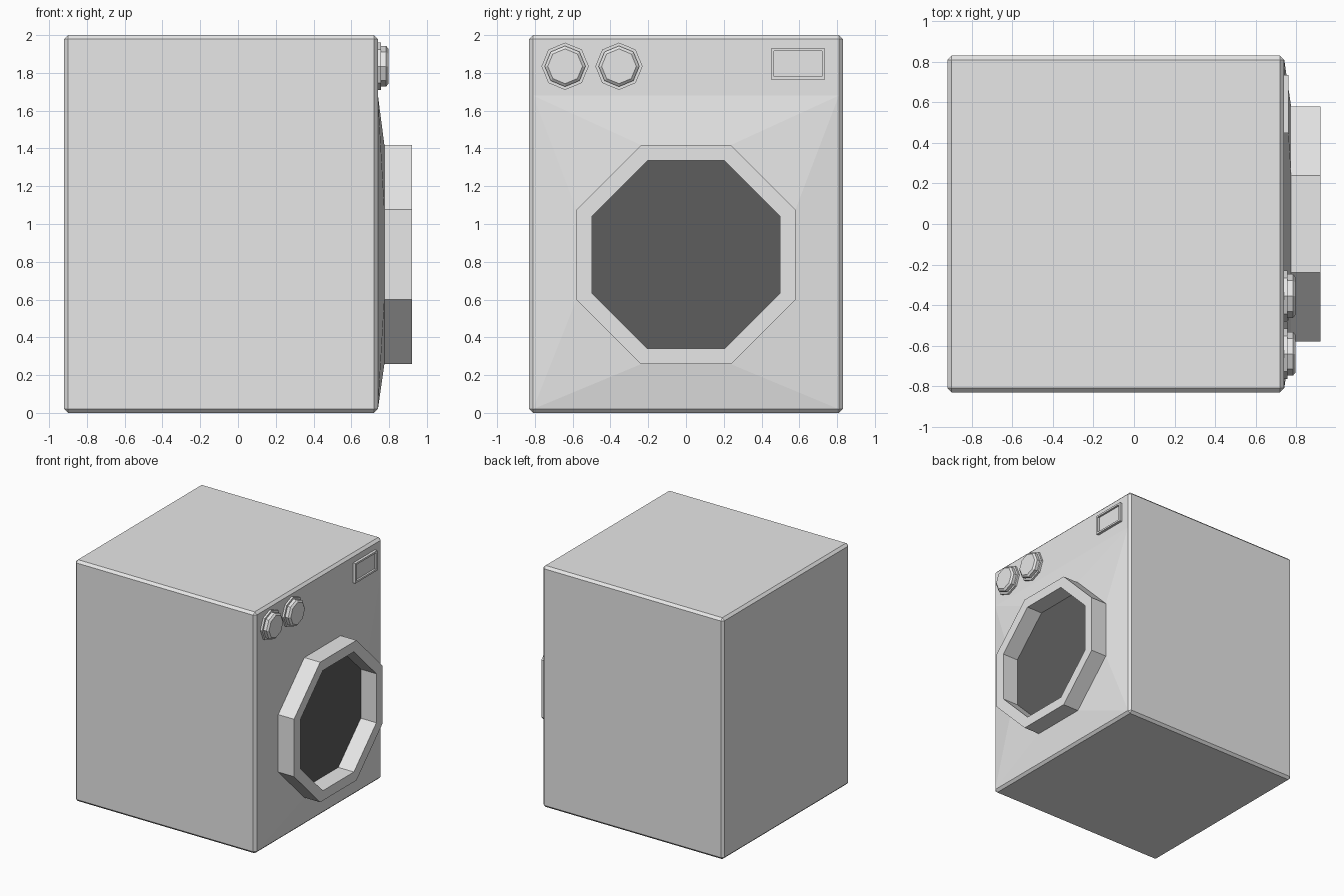
import bpy, bmesh
from math import pi, sin, cos

cube = bpy.data.objects.get("Cube")
if cube:
    bpy.data.objects.remove(cube, do_unlink=True)


def material(name, value):
    m = bpy.data.materials.new(name)
    m.use_nodes = True
    colour = (value, value, value, 1)
    m.diffuse_color = colour
    m.node_tree.nodes["Principled BSDF"].inputs["Base Color"].default_value = colour
    return m


grey = material("light grey", 0.8)
dark = material("dark glass", 0.11)


def loft(name, rings, mat, cap_start=False, cap_end=False, closed=False):
    """Skin a list of (x, [(y, z), ...]) outlines along x."""
    bm = bmesh.new()
    loops = [[bm.verts.new((x, y, z)) for y, z in pts] for x, pts in rings]
    pairs = list(zip(loops, loops[1:]))
    if closed:
        pairs.append((loops[-1], loops[0]))
    for a, b in pairs:
        n = len(a)
        for i in range(n):
            j = (i + 1) % n
            bm.faces.new((a[i], a[j], b[j], b[i]))
    if cap_start:
        bm.faces.new(loops[0][::-1])
    if cap_end:
        bm.faces.new(loops[-1])
    # Collapse repeated corners so that they become clean triangles
    bmesh.ops.remove_doubles(bm, verts=bm.verts, dist=0.0001)
    if closed or cap_start:
        bmesh.ops.recalc_face_normals(bm, faces=bm.faces)
    mesh = bpy.data.meshes.new(name)
    bm.to_mesh(mesh)
    bm.free()
    mesh.materials.append(mat)
    obj = bpy.data.objects.new(name, mesh)
    bpy.context.collection.objects.link(obj)
    return obj


def rectangle(y0, y1, z0, z1):
    return [(y0, z0), (y1, z0), (y1, z1), (y0, z1)]


def door_outline(half, flat, z_mid):
    """Octagon with chamfered corners, counter-clockwise from the lower left."""
    return [(y, z_mid + z) for y, z in (
        (-flat, -half), (flat, -half), (half, -flat), (half, flat),
        (flat, half), (-flat, half), (-half, flat), (-half, -flat))]


def round_outline(r, y, z):
    return [(y + r * sin(-i * pi / 4), z + r * cos(i * pi / 4)) for i in range(8)][::-1]


# Cabinet with a narrow chamfer
bpy.ops.mesh.primitive_cube_add(size=1, location=(-0.09, 0, 1))
body = bpy.context.object
body.name = "cabinet"
body.scale = (1.66, 1.66, 2)
bpy.ops.object.transform_apply(location=False, rotation=False, scale=True)
bevel = body.modifiers.new("chamfer", "BEVEL")
bevel.width = 0.02
bevel.segments = 1
body.data.materials.append(grey)

# Front panel swelling out toward the door; each corner is shared by two points
MID = 0.838
outer = door_outline(0.58, 0.238, MID)
inner = door_outline(0.498, 0.203, MID)
corners = rectangle(-0.81, 0.81, 0.02, 1.68)
panel_edge = [corners[i] for i in (0, 1, 1, 2, 2, 3, 3, 0)]
loft("front_panel", [(0.741, panel_edge), (0.775, outer)], grey)

# Door ring and glass
loft("door_ring", [(0.77, outer), (0.92, outer), (0.92, inner), (0.77, inner)],
     grey, closed=True)
loft("door_glass", [(0.77, inner), (0.777, inner)], dark, cap_start=True, cap_end=True)

# Control knobs on octagonal collars
for side, y in (("outer", -0.64), ("inner", -0.355)):
    z = 1.835
    loft(side + "_knob", [
        (0.735, round_outline(0.125, y, z)), (0.757, round_outline(0.125, y, z)),
        (0.757, round_outline(0.108, y, z)), (0.784, round_outline(0.108, y, z)),
        (0.797, round_outline(0.092, y, z))], grey, cap_start=True, cap_end=True)

# Display with a raised frame
frame = rectangle(0.45, 0.735, 1.765, 1.93)
window = rectangle(0.465, 0.72, 1.78, 1.915)
loft("display", [(0.735, frame), (0.762, frame), (0.762, window), (0.746, window)],
     grey, cap_start=True, cap_end=True)
